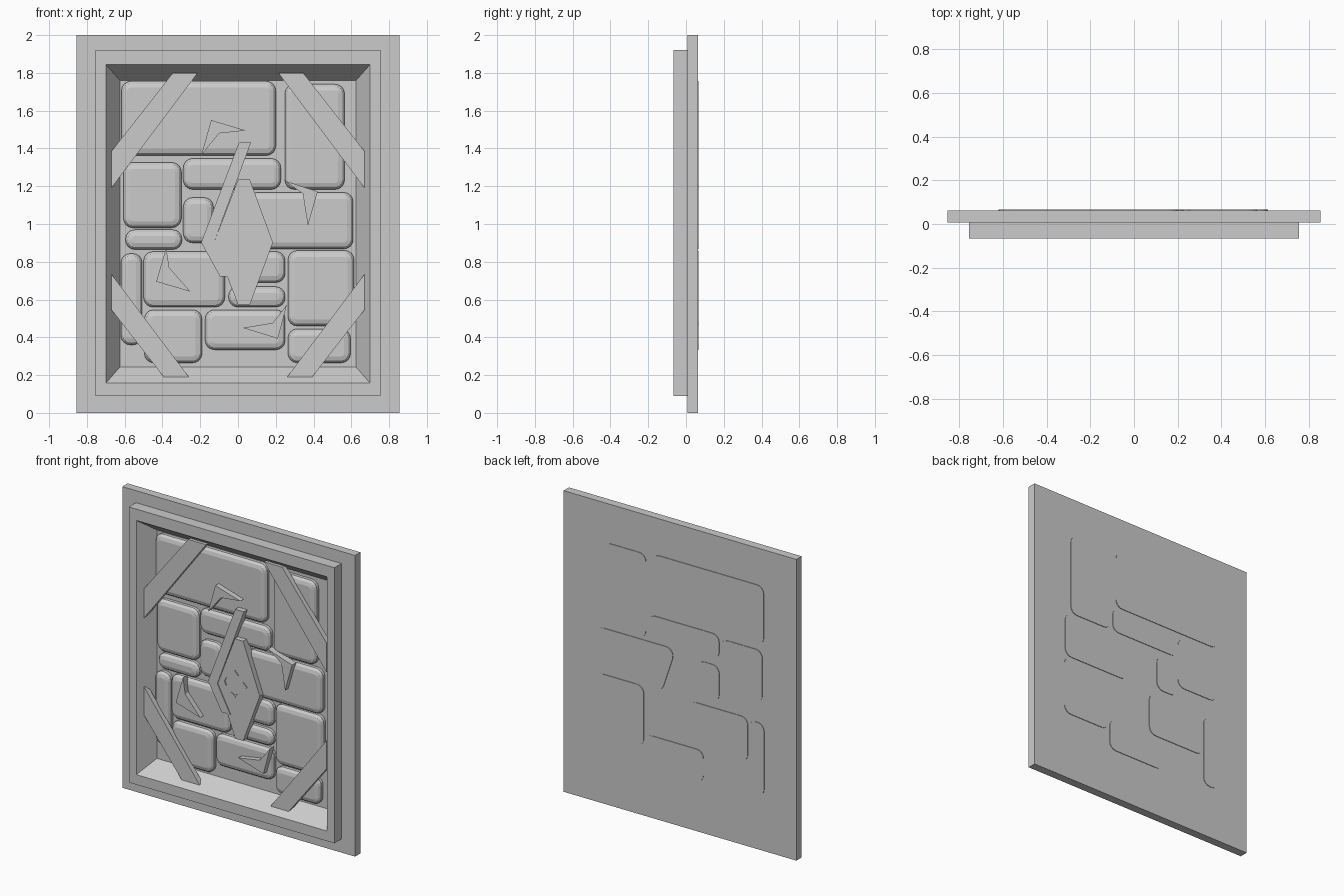
import bpy, bmesh
from math import atan2, cos, sin, pi
from mathutils import Vector

if "Cube" in bpy.data.objects:
    bpy.data.objects.remove(bpy.data.objects["Cube"])


def loft(name, rings):
    """Join equal-length rings of 3D points in order and cap both ends."""
    bm = bmesh.new()
    loops = [[bm.verts.new(p) for p in ring] for ring in rings]
    n = len(loops[0])
    for a, b in zip(loops, loops[1:]):
        for i in range(n):
            j = (i + 1) % n
            bm.faces.new((a[i], a[j], b[j], b[i]))
    bm.faces.new(loops[0])
    bm.faces.new(loops[-1])
    bmesh.ops.recalc_face_normals(bm, faces=bm.faces)
    me = bpy.data.meshes.new(name)
    bm.to_mesh(me)
    bm.free()
    ob = bpy.data.objects.new(name, me)
    bpy.context.collection.objects.link(ob)
    return ob


def slab(name, pts, front, back):
    """Flat cut-out: an x/z outline extruded along y."""
    return loft(name, [[(x, y, z) for x, z in pts] for y in (back, front)])


def rect(x, z0, z1, y):
    return [(-x, y, z0), (x, y, z0), (x, y, z1), (-x, y, z1)]


def rounded(corners, r, inset, y, seg=4):
    """Rounded outline of a counter-clockwise polygon, shrunk by inset."""
    out = []
    n = len(corners)
    for i in range(n):
        p = Vector(corners[i])
        d0 = (p - Vector(corners[i - 1])).normalized()
        d1 = (Vector(corners[(i + 1) % n]) - p).normalized()
        n0, n1 = Vector((d0.y, -d0.x)), Vector((d1.y, -d1.x))
        c = p - (n0 + n1) * (r / (1 + n0.dot(n1)))
        a0 = atan2(n0.y, n0.x)
        turn = (atan2(n1.y, n1.x) - a0) % (2 * pi)
        for k in range(seg + 1):
            a = a0 + turn * k / seg
            out.append((c.x + (r - inset) * cos(a), y, c.y + (r - inset) * sin(a)))
    return out


def stone(i, corners, back):
    r = 0.05
    steps = [(0, back), (0, 0.022), (0.012, 0.007), (0.034, 0.0)]
    loft(f"stone_{i}", [rounded(corners, r, d, y) for d, y in steps])


# Back plate, raised frame and sloped recess
loft("framed_panel", [
    rect(0.855, 0, 2, 0.063),
    rect(0.855, 0, 2, 0.007),
    rect(0.755, 0.09, 1.92, 0.007),
    rect(0.755, 0.09, 1.92, -0.067),
    rect(0.70, 0.157, 1.845, -0.067),
    rect(0.625, 0.243, 1.76, 0.042),
])

# Stones: x0, x1, z0, z1, pokes through the back
stones = [
    (-.617, .2, 1.363, 1.756, 1), (.248, .564, 1.183, 1.74, 1),
    (-.29, .227, 1.183, 1.347, 1), (-.607, -.3, .98, 1.326, 1),
    (-.596, -.296, .865, .97, 0), (-.29, -.13, .90, 1.14, 1),
    (-.62, -.507, .36, .844, 1), (-.5, -.07, .56, .854, 1),
    (.05, .25, .69, .855, 0), (-.05, .25, .56, .668, 0),
    (-.174, .25, .334, .546, 1), (-.496, -.19, .265, .546, 0),
    (.264, .615, .46, .86, 1), (.264, .596, .265, .445, 0),
]
for i, (x0, x1, z0, z1, through) in enumerate(stones):
    stone(i, [(x0, z0), (x1, z0), (x1, z1), (x0, z1)], 0.067 if through else 0.055)
# One stone with a slanted end
stone(len(stones), [(.13, .868), (.61, .868), (.61, 1.167), (.03, 1.167)], 0.067)

# Corner braces
for s, side in ((-1, "left"), (1, "right")):
    for name, pts in (
        ("top", [(.345, 1.8), (.213, 1.8), (.67, 1.19), (.67, 1.385)]),
        ("bottom", [(.67, .735), (.67, .546), (.393, .19), (.26, .19)]),
    ):
        if name == "bottom":
            pts = [pts[0], pts[1], pts[2], pts[3]]
        slab(f"brace_{name}_{side}", [(s * x, z) for x, z in pts], -0.03, 0.005)

# Darts around the emblem
darts = [
    [(-.142, 1.55), (.042, 1.495), (-.10, 1.48), (-.195, 1.363)],
    [(.243, 1.23), (.422, 1.172), (.37, .99), (.343, 1.162)],
    [(-.38, .875), (-.433, .695), (-.253, .642), (-.364, .77)],
    [(.259, .573), (.211, .393), (.026, .45), (.185, .477)],
]
for i, pts in enumerate(darts):
    slab(f"dart_{i}", pts, -0.035, 0.01)

# Central diamond with two bent bars
slab("diamond", [(0, 1.235), (.122, .902), (0, .573), (-.127, .902)], -0.03, 0.015)
slab("left_bar", [(.005, 1.432), (.069, 1.432), (-.127, .902),
                  (-.032, .722), (-.095, .722), (-.195, .902)], -0.036, 0.015)
slab("right_bar", [(0, 1.235), (.063, 1.235), (.185, .902),
                   (.063, .573), (0, .573), (.122, .902)], -0.036, 0.015)

# Four small chevrons in the middle of the diamond
chevron = [(0, .09), (.027, .062), (0, .074), (-.027, .062)]
for k in range(4):
    c, s = cos(k * pi / 2), sin(k * pi / 2)
    slab(f"chevron_{k}", [(x * c - z * s, .933 + x * s + z * c) for x, z in chevron],
         -0.036, -0.02)
